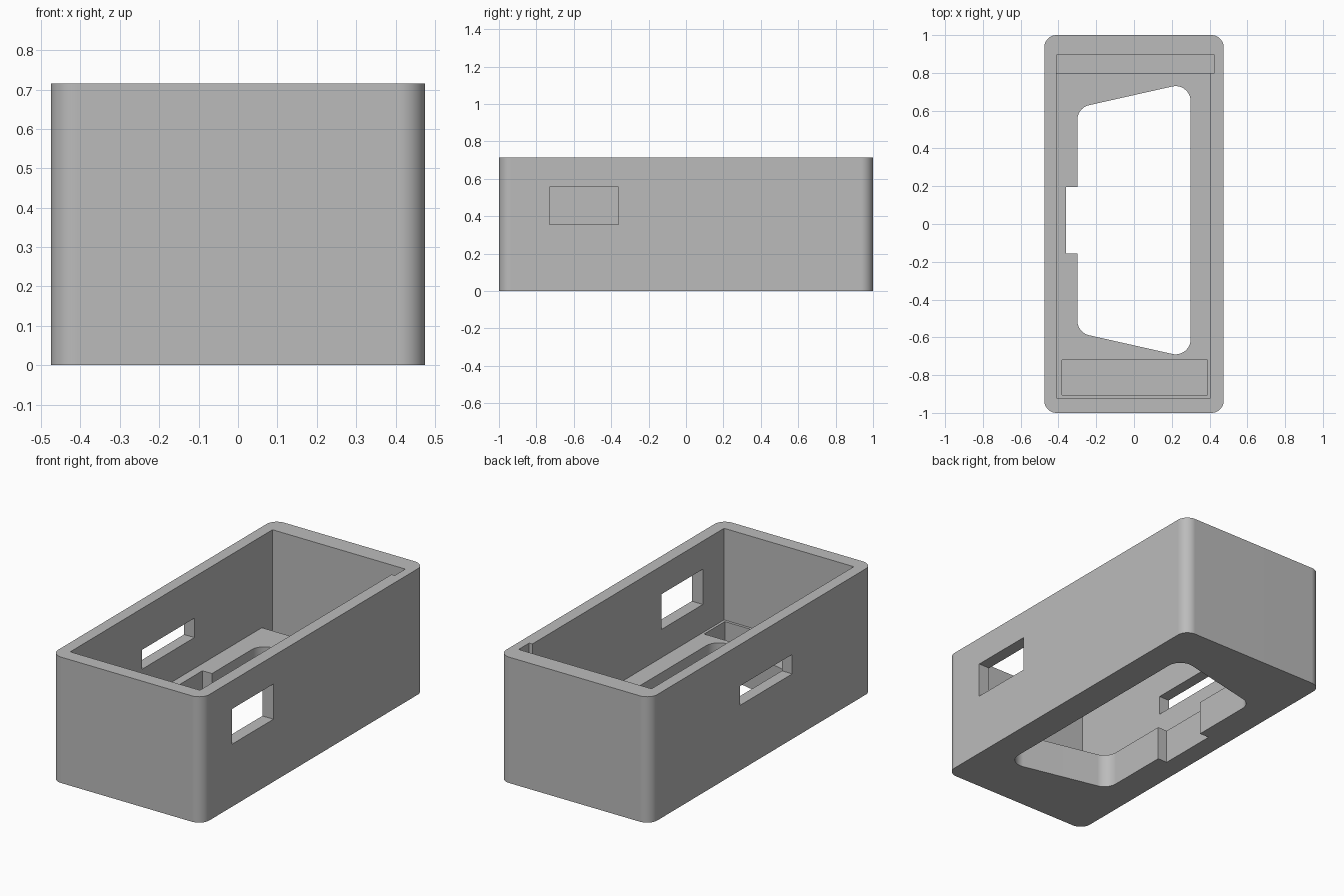
import bpy, bmesh, math
from mathutils import Vector

default = bpy.data.objects.get("Cube")
if default:
    bpy.data.objects.remove(default, do_unlink=True)

HEIGHT = 0.715
FLOOR = 0.195
RECESS = 0.05
ABOVE = HEIGHT + 0.1

# Single grey plastic
grey = bpy.data.materials.new("grey plastic")
grey.use_nodes = True
colour = (0.5, 0.5, 0.5, 1)
grey.diffuse_color = colour
grey.node_tree.nodes["Principled BSDF"].inputs["Base Color"].default_value = colour


def fillet(points, radius, steps=12):
    """Round every corner of a convex outline with a tangent arc."""
    points = [Vector(p) for p in points]
    out = []
    for i, p in enumerate(points):
        a = (points[i - 1] - p).normalized()
        b = (points[(i + 1) % len(points)] - p).normalized()
        half = a.angle(b) / 2
        centre = p + (a + b).normalized() * radius / math.sin(half)
        tangent = radius / math.tan(half)
        start = p + a * tangent - centre
        end = p + b * tangent - centre
        sweep = start.angle(end)
        for k in range(steps + 1):
            t = k / steps
            out.append(centre + (start * math.sin((1 - t) * sweep)
                                 + end * math.sin(t * sweep)) / math.sin(sweep))
    return out


def prism(name, outline, z0, z1):
    """Extrude a flat outline from z0 up to z1."""
    bm = bmesh.new()
    base = bm.faces.new([bm.verts.new((p[0], p[1], z0)) for p in outline])
    top = bmesh.ops.extrude_face_region(bm, geom=[base])["geom"]
    bmesh.ops.translate(bm, vec=(0, 0, z1 - z0),
                        verts=[g for g in top if isinstance(g, bmesh.types.BMVert)])
    bmesh.ops.recalc_face_normals(bm, faces=bm.faces)
    mesh = bpy.data.meshes.new(name)
    bm.to_mesh(mesh)
    bm.free()
    mesh.materials.append(grey)
    obj = bpy.data.objects.new(name, mesh)
    bpy.context.collection.objects.link(obj)
    return obj


def rect(x0, x1, y0, y1):
    return [(x0, y0), (x1, y0), (x1, y1), (x0, y1)]


def box(name, x0, x1, y0, y1, z0, z1):
    return prism(name, rect(x0, x1, y0, y1), z0, z1)


# Outer shell with rounded upright corners
case = prism("enclosure_case", fillet(rect(-0.475, 0.475, -1, 1), 0.065), 0, HEIGHT)

# Tapered opening through the floor
opening = fillet([(-0.3, -0.575), (0.3, -0.71), (0.3, 0.75), (-0.3, 0.615)], 0.08)

cutters = [
    box("main_cavity", -0.41, 0.405, -0.92, 0.85, FLOOR, ABOVE),
    box("back_trench", -0.41, 0.425, 0.80, 0.895, RECESS, ABOVE),
    box("front_pocket", -0.38, 0.39, -0.905, -0.72, RECESS, FLOOR + 0.1),
    prism("floor_opening", opening, -0.1, FLOOR + 0.1),
    box("opening_notch", -0.36, -0.25, -0.155, 0.195, -0.1, FLOOR + 0.1),
    box("left_window", 0.3, 0.6, -0.73, -0.36, 0.355, 0.555),
    box("right_slot", -0.6, -0.3, -0.275, 0.195, 0.37, 0.48),
]

# Cut each void out of the shell
bpy.context.view_layer.objects.active = case
for cutter in cutters:
    cutter.hide_render = True
    mod = case.modifiers.new(cutter.name, "BOOLEAN")
    mod.operation = "DIFFERENCE"
    mod.solver = "EXACT"
    mod.object = cutter
    bpy.ops.object.modifier_apply(modifier=mod.name)
    bpy.data.objects.remove(cutter, do_unlink=True)

# Smooth rounded corners, crisp edges, flat walls
bpy.ops.object.select_all(action="DESELECT")
case.select_set(True)
bpy.ops.object.shade_smooth_by_angle(angle=math.radians(30))
normals = case.modifiers.new("flat walls", "WEIGHTED_NORMAL")
normals.keep_sharp = True
